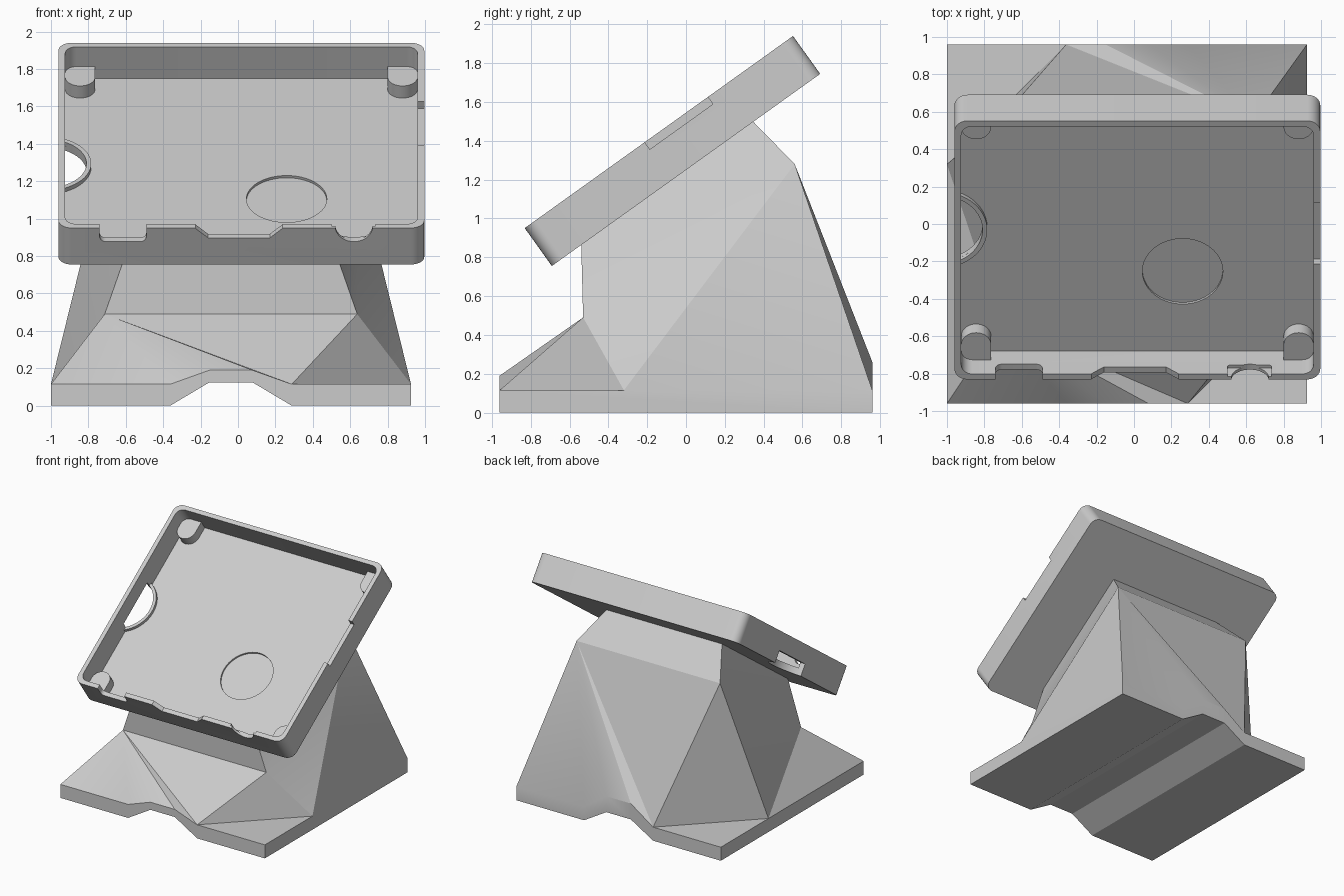
import bpy, bmesh, math
from mathutils import Matrix, Vector

if "Cube" in bpy.data.objects:
    bpy.data.objects.remove(bpy.data.objects["Cube"])

grey = bpy.data.materials.new("light grey plastic")
grey.use_nodes = True
grey.diffuse_color = (0.6, 0.6, 0.6, 1)
grey.node_tree.nodes["Principled BSDF"].inputs["Base Color"].default_value = (0.6, 0.6, 0.6, 1)

# Tray frame: local y runs up the slope, local z is normal to the floor
TILT = Matrix.Translation((0, 0, 1.25)) @ Matrix.Rotation(math.radians(35.6), 4, 'X')
ALONG_SLOPE = Matrix.Rotation(math.pi / 2, 4, 'X')   # profile (x, z), extruded along -y
CX, HALF_W, HALF_D, HEIGHT, WALL, FLOOR = 0.018, 0.978, 0.85, 0.24, 0.036, 0.03


def finish(name, bm, matrix=Matrix()):
    bmesh.ops.recalc_face_normals(bm, faces=bm.faces)
    mesh = bpy.data.meshes.new(name)
    bm.to_mesh(mesh)
    bm.free()
    mesh.materials.append(grey)
    obj = bpy.data.objects.new(name, mesh)
    obj.matrix_world = matrix
    bpy.context.collection.objects.link(obj)
    return obj


def prism(name, points, low, high, local=Matrix()):
    bm = bmesh.new()
    base = bm.faces.new([bm.verts.new((x, y, low)) for x, y in points])
    new = bmesh.ops.extrude_face_region(bm, geom=[base])["geom"]
    top = [v for v in new if isinstance(v, bmesh.types.BMVert)]
    bmesh.ops.translate(bm, verts=top, vec=(0, 0, high - low))
    bm.transform(local)
    return finish(name, bm, TILT)


def arc(cx, cy, r, start, end, steps):
    angles = [math.radians(start + (end - start) * i / steps) for i in range(steps + 1)]
    return [(cx + r * math.cos(a), cy + r * math.sin(a)) for a in angles]


def circle(cx, cy, r):
    return arc(cx, cy, r, 0, 360, 64)[:-1]


def rounded(x0, x1, y0, y1, r):
    corners = [(x1 - r, y1 - r), (x0 + r, y1 - r), (x0 + r, y0 + r), (x1 - r, y0 + r)]
    return [p for i, (x, y) in enumerate(corners) for p in arc(x, y, r, i * 90, i * 90 + 90, 8)]


def smooth(obj, angle):
    bpy.ops.object.select_all(action='DESELECT')
    obj.select_set(True)
    bpy.context.view_layer.objects.active = obj
    bpy.ops.object.shade_smooth_by_angle(angle=math.radians(angle))


def cut(obj, cutters):
    for c in cutters:
        c.hide_render = True
        mod = obj.modifiers.new("cut", 'BOOLEAN')
        mod.operation, mod.solver, mod.object = 'DIFFERENCE', 'EXACT', c
    bpy.context.view_layer.update()
    graph = bpy.context.evaluated_depsgraph_get()
    mesh = bpy.data.meshes.new_from_object(obj.evaluated_get(graph))
    obj.modifiers.clear()
    obj.data = mesh
    for c in cutters:
        bpy.data.objects.remove(c)


# Tray shell with its cavity, recess, openings and rim notches
def tray_outline(inset, r):
    return rounded(CX - HALF_W + inset, CX + HALF_W - inset, inset - HALF_D, HALF_D - inset, r)


tray = prism("tray", tray_outline(0, 0.07), 0, HEIGHT)
HOLE = (-1.035, 0)
OVER = HEIGHT + 0.05
front = (HALF_D - 0.1, HALF_D + 0.1)
cut(tray, [
    prism("cavity", tray_outline(WALL, 0.06), FLOOR, OVER),
    prism("round_recess", circle(0.26, -0.29, 0.215), FLOOR - 0.015, 0.06),
    prism("side_opening", circle(*HOLE, 0.225), -0.05, 0.1),
    prism("slot_notch", rounded(-0.74, -0.49, 0.15, OVER + 0.1, 0.035), *front, ALONG_SLOPE),
    prism("wide_notch", [(-0.27, OVER), (-0.22, HEIGHT - 0.01), (-0.16, 0.175), (0.17, 0.175),
                         (0.23, HEIGHT - 0.01), (0.28, OVER)], *front, ALONG_SLOPE),
    prism("round_notch", circle(0.62, HEIGHT + 0.01, 0.1), *front, ALONG_SLOPE),
    prism("jack_relief", rounded(0.5, 0.735, 0.16, OVER, 0.01),
          HALF_D - 0.1, HALF_D - WALL / 2, ALONG_SLOPE),
    prism("side_notch", [(0.9, -0.09), (1.1, -0.09), (1.1, 0.31), (0.9, 0.31)], HEIGHT - 0.045, OVER),
])
smooth(tray, 30)

# Raised lip around the side opening
lip = prism("opening_lip", arc(*HOLE, 0.25, -66, 66, 32) + arc(*HOLE, 0.225, 66, -66, 32),
            FLOOR - 0.01, FLOOR + 0.025)
smooth(lip, 30)

# Corner support posts, rounded towards the middle of the tray
for side, sx in (("left", 1), ("right", -1)):
    for end, sy in (("back", 1), ("front", -1)):
        x, r = CX + sx * 0.862, 0.08
        points = arc(x, sy * 0.716, r, 0, -180 * sy, 20)
        wall_y = sy * (HALF_D - WALL + 0.005)
        points += [(x - r, wall_y), (x + r, wall_y)]
        smooth(prism(f"{end}_{side}_post", points, FLOOR - 0.01, 0.11), 30)


# Stand: two half-turned ends joined by sides, with a cable channel underneath
def stand_end(bm, s, ridge, mid, top):
    def vert(x, y, z):
        return bm.verts.new((s * x - 0.0375, y, z))
    xs = (-0.9625, -0.325, -0.115, 0.115, 0.325, 0.9625)
    edge = 0.115
    part = {
        "low": [vert(x, -0.96 * s, z) for x, z in zip(xs, (0, 0, 0.125, 0.125, 0, 0))],
        "rim": [vert(x, -0.96 * s, z) for x, z in zip(xs, (edge, edge, ridge, ridge, edge, edge))],
        "side": vert(0.9625, -0.32 * s, edge),
        "mid": [vert(x, *mid) for x in (-0.675, 0.675)],
        "top": [vert(x, *top) for x in (-0.54, 0.54)],
    }
    low, rim, side = part["low"], part["rim"], part["side"]
    (ml, mr), (tl, tr) = part["mid"], part["top"]
    faces = [(low[i], low[i + 1], rim[i + 1], rim[i]) for i in range(5)]
    faces += [(ml, rim[i], rim[i + 1]) for i in range(4)]
    faces += [(ml, rim[4], mr), (mr, rim[4], side), (rim[4], rim[5], side), (ml, mr, tr, tl)]
    for f in faces:
        bm.faces.new(f)
    return part


bm = bmesh.new()
a = stand_end(bm, 1, 0.19, (-0.53, 0.49), (-0.54, 0.875))
b = stand_end(bm, -1, 0.26, (0.56, 1.28), (0.34, 1.505))
for p, q in ((a, b), (b, a)):
    bm.faces.new((p["mid"][1], p["side"], q["rim"][0], q["mid"][0]))
    bm.faces.new((p["mid"][1], q["mid"][0], q["top"][0], p["top"][1]))
    bm.faces.new((p["low"][5], q["low"][0], q["rim"][0], p["side"], p["rim"][5]))
for i in range(5):
    bm.faces.new((a["low"][i], a["low"][i + 1], b["low"][4 - i], b["low"][5 - i]))
bm.faces.new(a["top"] + b["top"])
bmesh.ops.triangulate(bm, faces=[f for f in bm.faces if len(f.verts) == 4])
smooth(finish("stand", bm), 20)
